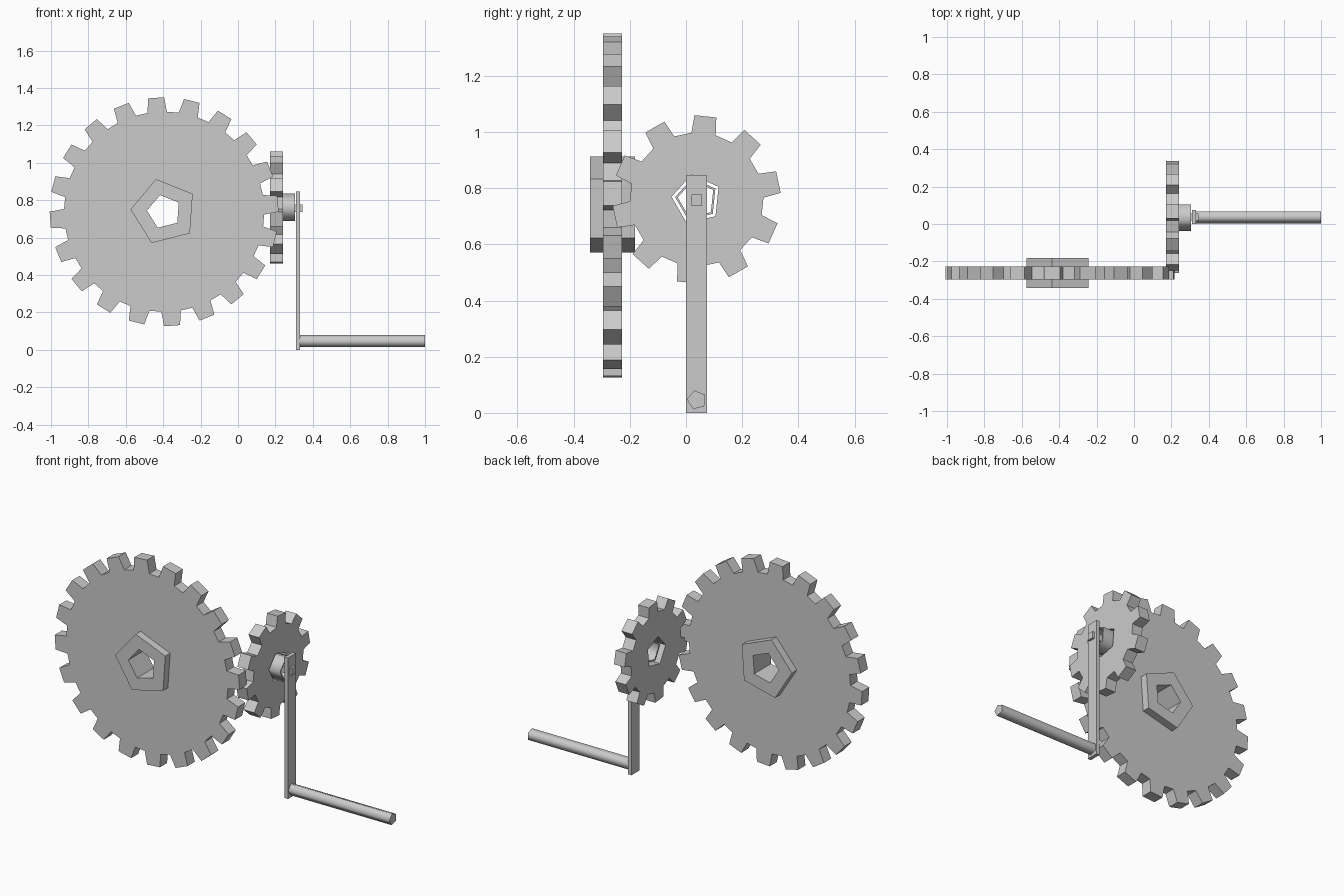
import bpy
import bmesh
from math import sin, cos, radians
from mathutils import Matrix

if "Cube" in bpy.data.objects:
    bpy.data.objects.remove(bpy.data.objects["Cube"])

GREY = (0.6, 0.6, 0.6, 1)
mat = bpy.data.materials.new("plain_grey")
mat.use_nodes = True
mat.diffuse_color = GREY
mat.node_tree.nodes["Principled BSDF"].inputs["Base Color"].default_value = GREY

# Columns carry a profile's u, v and depth axes into the model
FACE_FRONT = Matrix(((1, 0, 0), (0, 0, -1), (0, 1, 0)))
FACE_SIDE = Matrix(((0, 0, 1), (1, 0, 0), (0, 1, 0)))


def polar(radius, degrees):
    return radius * cos(radians(degrees)), radius * sin(radians(degrees))


def polygon(radius, start, sides=5):
    return [polar(radius, start + 360 * i / sides) for i in range(sides)]


def rectangle(width, height):
    w, h = width / 2, height / 2
    return [(-w, -h), (w, -h), (w, h), (-w, h)]


def gear_outline(teeth, start, root, tip, half_base, half_tip):
    pts = []
    for i in range(teeth):
        a = start + 360 * i / teeth
        pts += [polar(root, a - half_base), polar(tip, a - half_tip),
                polar(tip, a + half_tip), polar(root, a + half_base)]
    return pts


def prism(name, loops, depth, frame, centre, smooth=False):
    """Extrude an outline, with optional holes, along its depth axis."""
    bm = bmesh.new()
    ends = []
    for w in (-depth / 2, depth / 2):
        rings, edges = [], []
        for loop in loops:
            ring = [bm.verts.new((u, v, w)) for u, v in loop]
            edges += [bm.edges.new((ring[i - 1], ring[i])) for i in range(len(ring))]
            rings.append(ring)
        for e in edges:
            e.smooth = False
        bmesh.ops.triangle_fill(bm, edges=edges, use_beauty=True, normal=(0, 0, 1))
        ends.append(rings)
    for low, high in zip(*ends):
        for i in range(len(low)):
            wall = bm.faces.new((low[i - 1], low[i], high[i], high[i - 1]))
            wall.smooth = smooth
    bmesh.ops.recalc_face_normals(bm, faces=bm.faces)
    mesh = bpy.data.meshes.new(name)
    bm.to_mesh(mesh)
    bm.free()
    mesh.transform(Matrix.Translation(centre) @ frame.to_4x4())
    mesh.materials.append(mat)
    obj = bpy.data.objects.new(name, mesh)
    bpy.context.collection.objects.link(obj)
    return obj


# Large gear with its pierced five-sided hub
wheel_centre = (-0.395, -0.262, 0.738)
prism("large_gear",
      [gear_outline(20, 94, 0.535, 0.612, 5.6, 4), polygon(0.12, 104)],
      0.068, FACE_FRONT, wheel_centre)
prism("large_gear_hub", [polygon(0.18, 104), polygon(0.092, 104)],
      0.16, FACE_FRONT, wheel_centre)

# Small gear at right angles, with a sleeve
axle_y, axle_z = 0.038, 0.76
prism("small_gear",
      [gear_outline(10, 84, 0.238, 0.3, 10.5, 7.5), polygon(0.09, 102)],
      0.07, FACE_SIDE, (0.206, axle_y, axle_z))
prism("small_gear_sleeve", [polygon(0.077, 102), polygon(0.068, 102)],
      0.105, FACE_SIDE, (0.2525, axle_y, axle_z), smooth=True)

# Crank: square pin, arm and handle
prism("crank_pin", [rectangle(0.038, 0.04)], 0.1, FACE_SIDE, (0.295, axle_y, 0.757))
prism("crank_arm", [rectangle(0.075, 0.845)], 0.022, FACE_SIDE, (0.32, axle_y, 0.4225))
prism("crank_handle", [polygon(0.035, 104)], 0.675, FACE_SIDE,
      (0.6625, axle_y, 0.046), smooth=True)
